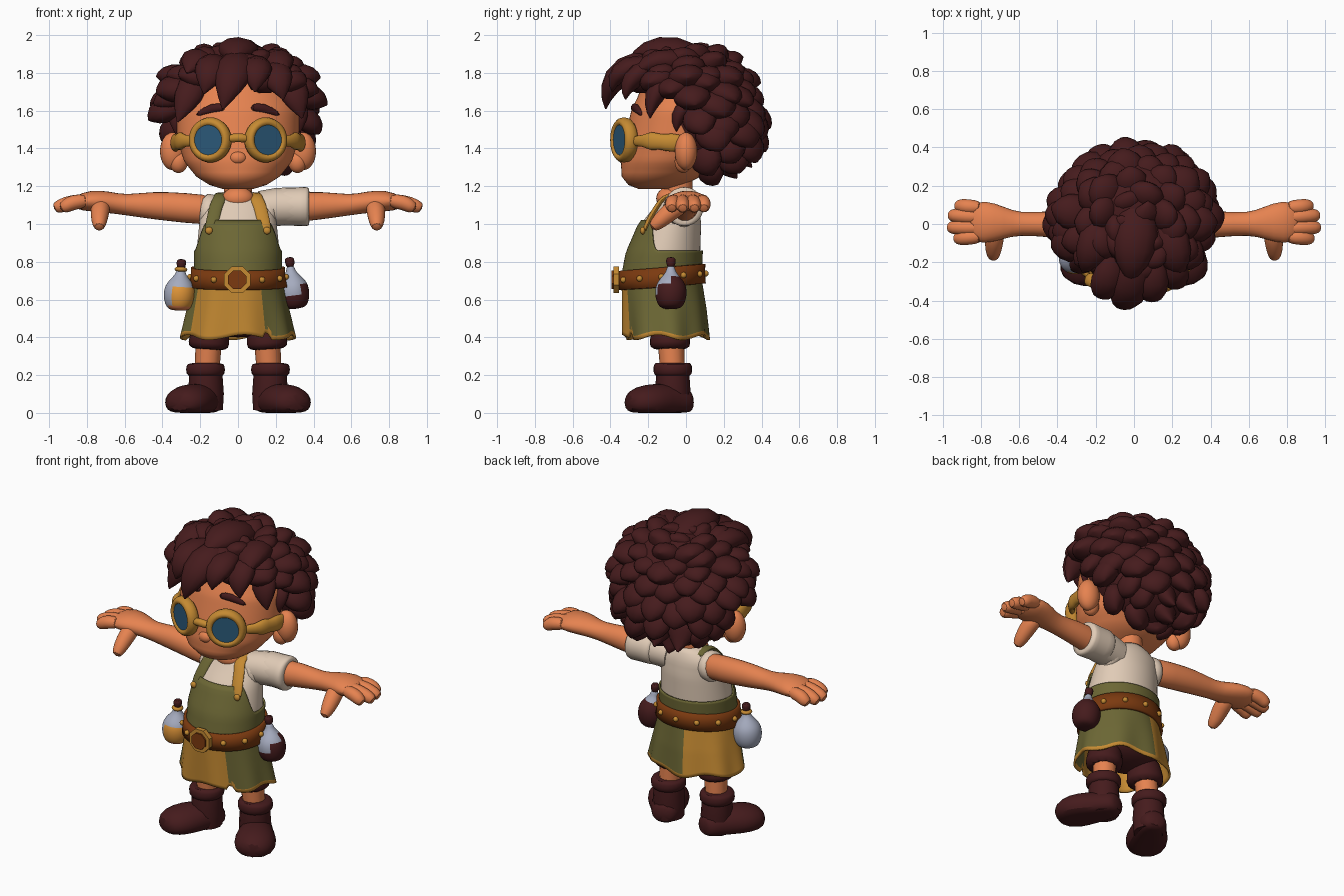
import bpy, bmesh, math, random
from mathutils import Vector as V

random.seed(7)
if "Cube" in bpy.data.objects:
    bpy.data.objects.remove(bpy.data.objects["Cube"])


def material(name, rgb):
    m = bpy.data.materials.new(name)
    m.use_nodes = True
    m.diffuse_color = (*rgb, 1)
    m.node_tree.nodes["Principled BSDF"].inputs["Base Color"].default_value = (*rgb, 1)
    return m


skin = material("skin", (.79, .225, .08))
dark = material("dark brown", (.06, .011, .012))
cream = material("cream cloth", (.75, .6, .47))
green = material("olive cloth", (.15, .135, .035))
mustard = material("mustard", (.56, .255, .032))
leather = material("belt leather", (.2, .042, .005))
blue = material("blue lens", (.024, .1, .19))
glass = material("pale glass", (.38, .41, .52))
amber = material("amber liquid", (.74, .3, .04))


def finish(name, bm, mats, rule=None, subsurf=0, thick=0):
    bmesh.ops.recalc_face_normals(bm, faces=bm.faces)
    if rule:
        for f in bm.faces:
            f.material_index = rule(f.calc_center_median())
    me = bpy.data.meshes.new(name)
    bm.to_mesh(me)
    bm.free()
    for m in mats:
        me.materials.append(m)
    me.shade_smooth()
    me.set_sharp_from_angle(angle=1.0)
    ob = bpy.data.objects.new(name, me)
    bpy.context.collection.objects.link(ob)
    if thick:
        ob.modifiers.new("thickness", "SOLIDIFY").thickness = thick
    if subsurf:
        ob.modifiers.new("smooth", "SUBSURF").levels = subsurf
        ob.modifiers["smooth"].render_levels = subsurf
    return ob


def skin_rings(bm, rings, caps=True):
    """Join equal vertex loops into a tube."""
    n = len(rings[0])
    for a, b in zip(rings, rings[1:]):
        for i in range(n):
            bm.faces.new((a[i], a[(i + 1) % n], b[(i + 1) % n], b[i]))
    if caps:
        bm.faces.new(rings[0])
        bm.faces.new(rings[-1])


def tube(bm, pts, radii, up=None, seg=12, floor=None):
    """Elliptical tube along a path; radii are (sideways, along up)."""
    pts = [V(p) for p in pts]
    rings = []
    for i, p in enumerate(pts):
        t = (pts[min(i + 1, len(pts) - 1)] - pts[max(i - 1, 0)]).normalized()
        u = up or (V((0, 1, 0)) if abs(t.z) > .85 else V((0, 0, 1)))
        side = t.cross(u).normalized()
        nrm = side.cross(t)
        ring = []
        for k in range(seg):
            a = math.tau * k / seg
            q = p + side * radii[i][0] * math.cos(a) + nrm * radii[i][1] * math.sin(a)
            if floor is not None:
                q.z = max(q.z, floor)
            ring.append(bm.verts.new(q))
        rings.append(ring)
    skin_rings(bm, rings)


def sweep(name, pts, radii, mats, rule=None, subsurf=1, up=None, floor=None):
    bm = bmesh.new()
    tube(bm, pts, [r if isinstance(r, tuple) else (r, r) for r in radii], up, floor=floor)
    return finish(name, bm, mats if isinstance(mats, list) else [mats], rule, subsurf)


def blob(name, loc, scale, mat):
    bm = bmesh.new()
    bmesh.ops.create_uvsphere(bm, u_segments=24, v_segments=14, radius=1)
    for v in bm.verts:
        v.co = V(c * s + l for c, s, l in zip(v.co, scale, loc))
    return finish(name, bm, [mat])


def section(table, z):
    """Interpolated (centre y, half width, half depth) at a height."""
    z = min(max(z, table[0][0]), table[-1][0])
    for a, b in zip(table, table[1:]):
        if z <= b[0]:
            t = (z - a[0]) / (b[0] - a[0])
            return [p + (q - p) * t for p, q in zip(a[1:], b[1:])]


def on_body(table, a, z, off=0):
    cy, rx, ry = section(table, z)
    return V(((rx + off) * math.sin(a), cy - (ry + off) * math.cos(a), z))


def shell(name, table, low, high, off, mats, rule=None, rows=10, n=72, thick=0, caps=False):
    """Wrap cloth round a body; angle 0 is the front, positive is the left."""
    bm = bmesh.new()
    rings = []
    for r in range(rows + 1):
        ring = []
        for k in range(n):
            a = math.tau * k / n - math.pi
            z = low(a) + (high(a) - low(a)) * r / rows
            ring.append(bm.verts.new(on_body(table, a, z, off(a, z))))
        rings.append(ring)
    skin_rings(bm, rings, caps)
    return finish(name, bm, mats, rule, thick=thick)


body = [(.38, -.105, .295, .215), (.55, -.115, .258, .21), (.72, -.13, .22, .2), (.85, -.115, .22, .19),
        (1.0, -.08, .205, .16), (1.1, -.045, .19, .115), (1.14, -.04, .14, .095), (1.17, -.035, .08, .07)]
skull = [(1.185, -.17, .08, .08), (1.2, -.165, .14, .135), (1.25, -.13, .22, .21), (1.33, -.09, .285, .255),
         (1.45, -.06, .322, .265), (1.6, -.04, .325, .25), (1.75, 0, .28, .22), (1.85, 0, .1, .1)]

# Head and face
shell("head", skull, lambda a: 1.185, lambda a: 1.85, lambda a, z: 0, [skin], rows=30, caps=True)
blob("nose", (0, -.325, 1.35), (.045, .032, .035), skin)
sweep("neck", [(0, -.04, 1.05), (0, -.04, 1.25)], [.075, .075], skin, subsurf=0)
for s, side in ((1, "left"), (-1, "right")):
    blob(side + "_ear", (s * .345, .0, 1.385), (.068, .06, .1), skin)
    blob(side + "_ear_lobe", (s * .315, -.015, 1.33), (.05, .045, .06), skin)
    brow = [on_body(skull, s * a, z, .006) for a, z in ((.2, 1.615), (.42, 1.62), (.75, 1.575))]
    sweep(side + "_eyebrow", brow, [(.016, .02), (.018, .028), (.01, .012)], dark)

# Goggles
for s, side in ((1, "left"), (-1, "right")):
    spot, turn = (s * .147, -.328, 1.445), (math.pi / 2, 0, s * .42)
    bpy.ops.mesh.primitive_torus_add(location=spot, rotation=turn, major_radius=.094,
                                     minor_radius=.026, major_segments=32, minor_segments=10)
    rim = bpy.context.object
    rim.name, rim.scale.z = side + "_goggle_rim", 1.4
    rim.data.materials.append(mustard)
    rim.data.shade_smooth()
    bpy.ops.mesh.primitive_cylinder_add(vertices=32, radius=.085, depth=.055, location=spot, rotation=turn)
    lens = bpy.context.object
    lens.name = side + "_goggle_lens"
    lens.data.materials.append(blue)
    sweep(side + "_goggle_strap", [(s * .23, -.28, 1.44), (s * .285, -.23, 1.44), (s * .305, -.185, 1.44),
          (s * .32, -.135, 1.435), (s * .332, -.085, 1.43), (s * .335, .03, 1.43)],
          [(.02, .035), (.018, .026), (.034, .058), (.022, .036), (.034, .058), (.015, .03)], mustard)
sweep("goggle_bridge", [(-.06, -.365, 1.45), (0, -.375, 1.46), (.06, -.365, 1.45)], [.025, .024, .025], mustard)

# Hair: a core covered in chunky pointed tufts
blob("hair_core", (0, .08, 1.6), (.36, .29, .33), dark)
hair = bmesh.new()


def tuft(base, tip, width, out, bulge):
    base, tip = V(base), V(tip)
    pts, radii = [], []
    for t, r in ((0, .5), (.15, .85), (.35, 1), (.55, .92), (.73, .68), (.88, .37), (1, .06)):
        pts.append(base.lerp(tip, t) + out * bulge * t * (1 - t))
        radii.append((r * width, r * width * .68))
    tube(hair, pts, radii, up=out, seg=12)


centre, size, crown, count = V((0, .01, 1.6)), V((.455, .385, .36)), V((0, -.15, 1)), 120
for i in range(count):
    h = 1 - 2 * (i + .5) / count
    a = i * math.pi * (3 - math.sqrt(5))
    d = V((math.sqrt(1 - h * h) * math.cos(a), math.sqrt(1 - h * h) * math.sin(a), h))
    d = (d + V(random.uniform(-.08, .08) for _ in range(3))).normalized()
    tip = centre + d * size * random.uniform(.97, 1.1)
    tip.y += .13 * max(0, -d.z)
    tip.z = max(1.2, min(tip.z, 1.95))
    limit = -.45 if tip.z > 1.74 else -.2 if tip.z > 1.6 else -.02 if tip.z > 1.5 else .08
    if tip.y < limit:
        continue
    root = (d + .4 * crown).normalized()
    base = centre + root * size * .62
    base.y += .08 * max(0, -d.z)
    out = (d + V((.03, .02, .01))).normalized()
    if abs((tip - base).normalized().dot(out)) > .97:
        out = V((.3, -.9, .3)).normalized()
    tuft(base, tip, random.uniform(.085, .108), out, .13)
# Locks swept forward over the forehead and temples
forward, upward = V((0, -.85, .5)), V((0, -.5, .86))
for base, tip, width, bulge, out in (
        ((.02, -.17, 1.88), (-.08, -.425, 1.61), .1, .3, forward), ((.1, -.18, 1.85), (.09, -.39, 1.7), .085, .25, forward),
        ((-.11, -.17, 1.86), (-.18, -.37, 1.69), .09, .25, forward), ((.18, -.15, 1.83), (.24, -.32, 1.66), .085, .2, forward),
        ((-.2, -.1, 1.8), (-.32, -.24, 1.54), .08, .13, forward), ((.26, -.08, 1.78), (.34, -.19, 1.56), .08, .13, forward),
        ((-.3, .02, 1.64), (-.33, -.05, 1.48), .06, .1, forward), ((.3, .02, 1.64), (.33, -.05, 1.49), .06, .1, forward),
        ((.02, .12, 1.85), (-.02, -.3, 1.87), .12, .25, upward), ((-.15, .05, 1.82), (-.27, -.25, 1.8), .1, .25, upward),
        ((.16, .05, 1.82), (.25, -.27, 1.79), .1, .25, upward)):
    tuft(base, tip, width, out, bulge)
finish("hair_tufts", hair, [dark])

# Shirt and open collar
shell("shirt", body, lambda a: .74, lambda a: 1.17, lambda a, z: 0, [cream], rows=16, caps=True)
blob("open_collar_chest", (0, -.09, 1.135), (.085, .068, .06), skin)

# Apron bib, dipping at the sides and back
def bib_top(a):
    t = min(max((abs(a) - .8) / .6, 0), 1)
    return 1.02 - .16 * t * t * (3 - 2 * t)


shell("apron_bib", body, lambda a: .72, bib_top, lambda a, z: .014, [green], thick=.01)


# Ragged skirt with mustard panels and hem
def hem(a):
    return .4 + .014 * math.sin(5 * a + 1) + (.03 if .5 < a < .64 else 0)


def panel(p):
    cy, rx, ry = section(body, p.z)
    a = math.atan2(p.x / rx, -(p.y - cy) / ry)
    front, rear = -1.05 < a < .52, -2.97 < a < -1.4
    return 1 if front or rear or p.z < hem(a) + .02 else 0


shell("apron_skirt", body, hem, lambda a: .74,
      lambda a, z: .012 + .03 * max(0, .7 - z) * math.sin(8 * a), [green, mustard], panel, rows=16, n=96, thick=.012)

# Shoulder straps and buttons
for s, side, mat in ((1, "left", mustard), (-1, "right", green)):
    front = [on_body(body, s * a, z, .012) for a, z in ((.66, 1.14), (.62, 1.1), (.66, 1.03), (.74, .95))]
    sweep(side + "_apron_strap", [(s * .1, .03, 1.13), (s * .09, -.04, 1.165)] + front,
          [(.036, .014)] * 6, mat, up=V((0, -.7, .7)))
    blob(side + "_strap_button", on_body(body, s * .73, .965, .022), (.02, .014, .02), mustard)

# Belt, studs and buckle
def tilt(a):
    return -.018 * math.cos(a)


shell("belt", body, lambda a: .668 + tilt(a), lambda a: .77 + tilt(a), lambda a, z: .03, [leather],
      rows=2, thick=.022)
for k in range(1, 12):
    a = math.tau * k / 12
    blob("belt_stud", on_body(body, a, .72 + tilt(a), .033), (.016, .016, .016), mustard)
for name, r, y, mat in (("buckle_frame", .076, -.37, mustard), ("buckle_centre", .053, -.38, leather)):
    bpy.ops.mesh.primitive_cylinder_add(vertices=8, radius=r, depth=.03, location=(-.005, y, .705),
                                        rotation=(math.pi / 2, math.pi / 8, 0))
    bpy.context.object.name = name
    bpy.context.object.data.materials.append(mat)

# Arms, hands, legs and boots
blob("shorts_seat", (0, -.09, .5), (.22, .16, .1), dark)
for s, side in ((1, "left"), (-1, "right")):
    sweep(side + "_arm", [(s * x, y, z) for x, y, z in ((.1, -.03, 1.07), (.28, -.01, 1.085), (.45, 0, 1.1),
          (.6, 0, 1.1), (.68, .005, 1.115), (.78, .01, 1.125), (.87, .01, 1.11))],
          [(.08, .085), (.075, .082), (.072, .078), (.058, .054), (.088, .06), (.12, .06), (.1, .038)], skin)
    for y, reach, spread in ((.085, .935, .095), (.035, .97, .045), (-.02, .975, -.018), (-.065, .94, -.075)):
        sweep(side + "_finger", [(s * .79, y, 1.125), (s * .88, (y + spread) / 2, 1.115), (s * (reach - .03), spread, 1.095),
              (s * reach, spread, 1.08)], [.038, .042, .038, .026], skin)
    sweep(side + "_thumb", [(s * .72, .0, 1.11), (s * .73, -.07, 1.08), (s * .735, -.14, 1.015),
          (s * .735, -.185, .975)], [.045, .055, .044, .028], skin, up=V((s, 0, 0)))
    sweep(side + "_shoulder", [(s * .1, -.04, 1.05), (s * .16, -.035, 1.07), (s * .2, -.03, 1.075)],
          [(.09, .09), (.1, .1), (.088, .09)], cream)
    sweep(side + "_shorts_leg", [(s * .14, -.09, .5), (s * .15, -.085, .41), (s * .155, -.085, .37), (s * .157, -.085, .33)],
          [.1, .105, .115, .105], dark)
    sweep(side + "_shin", [(s * .155, -.08, .38), (s * .165, -.07, .2)], [.07, .064], skin, subsurf=0)
    sweep(side + "_boot_shaft", [(s * .165, -.07, .01), (s * .17, -.07, .1), (s * .17, -.07, .2)],
          [.085, .095, .088], dark, subsurf=0)
    sweep(side + "_boot_cuff", [(s * .172, -.07, z) for z in (.19, .205, .25, .268, .262)],
          [.088, .108, .108, .095, .07], dark)
    sweep(side + "_boot_foot", [(s * x, y, z) for x, y, z in ((.14, .035, .055), (.15, 0, .055), (.185, -.08, .06),
          (.245, -.17, .06), (.29, -.25, .055), (.315, -.315, .05))],
          [(.05, .05), (.085, .08), (.1, .095), (.13, .1), (.125, .09), (.065, .05)], dark, floor=0)

# Rolled left sleeve
sweep("left_sleeve", [(.12, -.03, 1.08), (.2, -.02, 1.09), (.33, -.01, 1.092)], [.095, .1, .098], cream, subsurf=0)
sweep("left_sleeve_cuff", [(x, -.01, 1.092) for x in (.2, .215, .3, .365, .38, .375)],
      [.09, .108, .104, .112, .1, .075], cream)


# Flasks hanging from the belt
def amber_fill(p):
    if p.y > -.18 or p.x < -.36 or p.z > .67:
        return 0
    return 1 if p.z > .575 else 2


def dark_fill(p):
    return int(p.z < .645 + .75 * (p.y + .14) + .4 * (p.x - .3))


profile = ((0, .045), (.02, .072), (.07, .089), (.13, .085), (.17, .05), (.2, .024), (.23, .022))
for name, x, y, z, lean, mats, rule in (
        ("amber_flask", -.315, -.18, .54, .012, [glass, amber, skin], amber_fill),
        ("dark_flask", .305, -.08, .55, -.025, [glass, dark], dark_fill)):
    at = lambda h: (x + lean * h / .2, y, z + h)
    sweep(name, [at(h) for h, r in profile], [r for h, r in profile], mats, rule, subsurf=2)
    sweep(name + "_cork", [at(.22), at(.235), at(.26), at(.275)], [.018, .024, .028, .02], dark)
    if amber in mats:
        sweep(name + "_collar", [at(.205), at(.215), at(.225), at(.235)], [.022, .036, .036, .022], mustard)
